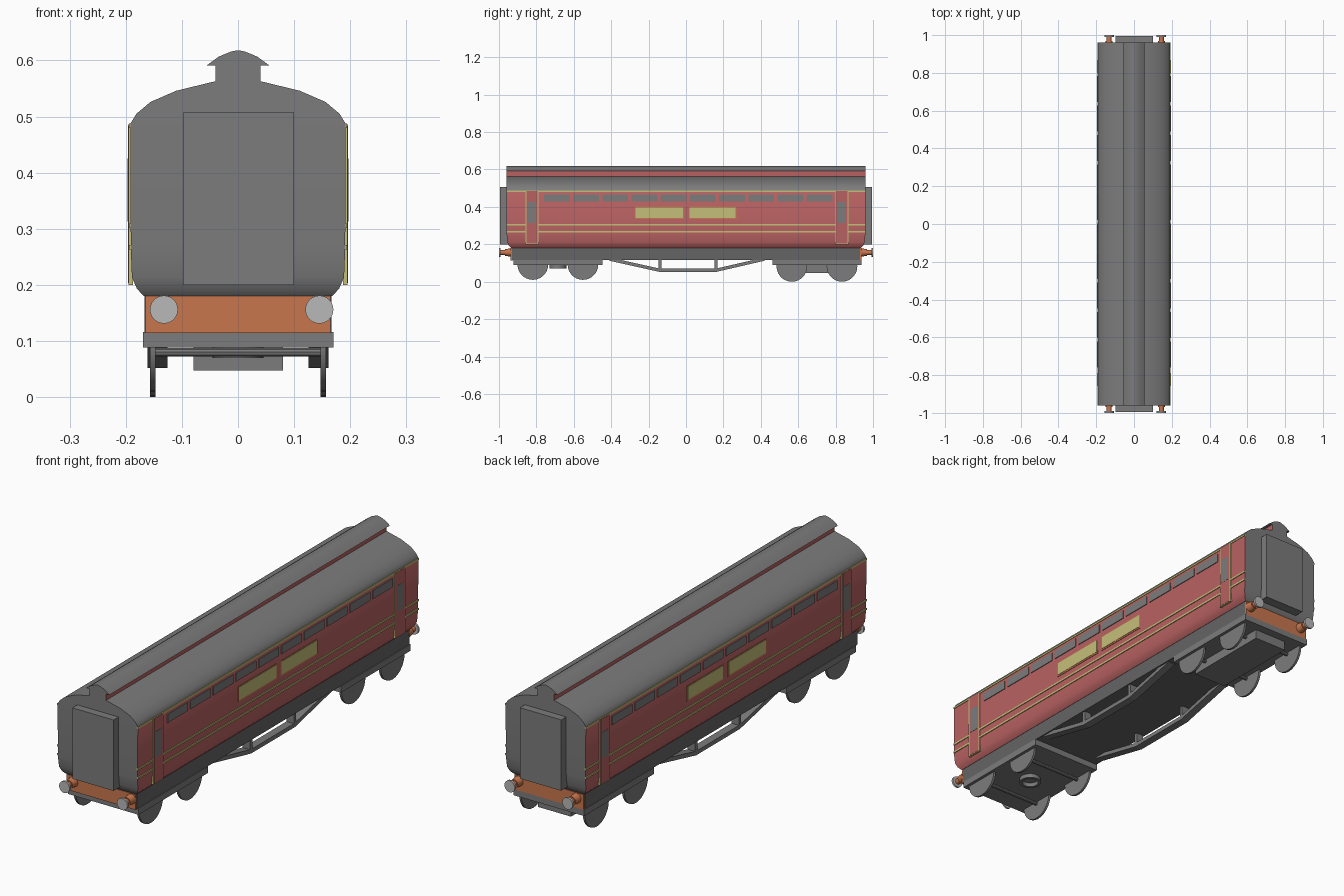
import bpy, bmesh, math
from mathutils import Vector, Matrix

if "Cube" in bpy.data.objects:
    bpy.data.objects.remove(bpy.data.objects["Cube"])


def material(name, rgb):
    m = bpy.data.materials.new(name)
    m.diffuse_color = (*rgb, 1)
    m.use_nodes = True
    m.node_tree.nodes["Principled BSDF"].inputs["Base Color"].default_value = m.diffuse_color
    return m


GREY = material("grey", (0.20, 0.20, 0.20))
RED = material("maroon", (0.48, 0.12, 0.12))
GOLD = material("gold", (0.56, 0.52, 0.19))
ORANGE = material("orange", (0.58, 0.18, 0.075))
STEEL = material("light_steel", (0.48, 0.48, 0.48))
DARK = material("dark_grey", (0.13, 0.13, 0.13))


def finish(name, bm, mats, smooth=None):
    bmesh.ops.recalc_face_normals(bm, faces=bm.faces)
    me = bpy.data.meshes.new(name)
    bm.to_mesh(me)
    bm.free()
    for m in mats:
        me.materials.append(m)
    ob = bpy.data.objects.new(name, me)
    bpy.context.collection.objects.link(ob)
    if smooth:
        bpy.ops.object.select_all(action='DESELECT')
        ob.select_set(True)
        bpy.context.view_layer.objects.active = ob
        bpy.ops.object.shade_smooth_by_angle(angle=math.radians(smooth))
    return ob


def add_box(bm, x, y, z):
    mat = Matrix.Translation([(a + b) / 2 for a, b in (x, y, z)])
    mat = mat @ Matrix.Diagonal([abs(b - a) for a, b in (x, y, z)] + [1])
    bmesh.ops.create_cube(bm, size=1, matrix=mat)


def boxes(name, items, mat):
    bm = bmesh.new()
    for it in items:
        add_box(bm, *it)
    return finish(name, bm, [mat])


def both_sides(items):
    return items + [((-x[1], -x[0]), y, z) for x, y, z in items]


def add_cyl(bm, centre, radius, depth, axis, segs=24, r2=None):
    rot = Vector((0, 0, 1)).rotation_difference(Vector(axis)).to_matrix().to_4x4()
    bmesh.ops.create_cone(bm, cap_ends=True, segments=segs, radius1=radius,
                          radius2=radius if r2 is None else r2, depth=depth,
                          matrix=Matrix.Translation(centre) @ rot)


def shell(name, rows, colour_rule, mats):
    """Symmetric long shell; each row is (half width, height, half length)."""
    bm = bmesh.new()
    rings = [[bm.verts.new((sx * x, sy * y, z)) for sx, sy in
              ((-1, -1), (1, -1), (1, 1), (-1, 1))] for x, z, y in rows]
    for a, b in zip(rings, rings[1:]):
        for i in range(4):
            j = (i + 1) % 4
            f = bm.faces.new((a[i], a[j], b[j], b[i]))
            f.material_index = colour_rule(f.calc_center_median().z, i % 2 == 0)
    bm.faces.new(rings[0][::-1])
    bm.faces.new(rings[-1])
    return finish(name, bm, mats, 35)


# Coach body with curved lower edge and shallow arched roof
L = 0.96
body_rows = [(0.168, 0.18, 0.935), (0.18, 0.193, 0.947), (0.189, 0.213, 0.955),
             (0.191, 0.263, L), (0.192, 0.487, L), (0.181, 0.505, L),
             (0.156, 0.526, L), (0.11, 0.546, L), (0.04, 0.563, L)]
shell("coach_body", body_rows,
      lambda z, end: 0 if end or z > 0.487 else 1, [GREY, RED])

# Raised clerestory with its overhanging cap
shell("clerestory", [(0.04, 0.56, L), (0.04, 0.593, L)],
      lambda z, end: 0 if end else 1, [GREY, RED])
shell("clerestory_cap", [(0.056, 0.591, L), (0.034, 0.607, L), (0.012, 0.616, L),
                         (0.002, 0.618, L)], lambda z, end: 0, [GREY])

# Corridor connections at the ends
boxes("end_gangways", [((-0.098, 0.1), (s * 0.95, s * 0.994), (0.2, 0.507))
                       for s in (-1, 1)], GREY)

# Side strips, windows, panels and doors
boxes("gold_lines", both_sides([((0.187, 0.1945), (-L, L), (z - 0.004, z + 0.004))
                                for z in (0.267, 0.305, 0.484)]), GOLD)
windows = [0.012 + (i - 4.5) * 0.156 for i in range(10)]
boxes("side_windows", both_sides([((0.187, 0.195), (y - 0.069, y + 0.069), (0.43, 0.467))
                                  for y in windows]), GREY)
panels = [(-0.27, -0.015), (0.02, 0.265)]
boxes("panel_edges", both_sides([((0.187, 0.1935), (a - 0.004, b + 0.004), (0.334, 0.401))
                                 for a, b in panels]), ORANGE)
boxes("name_panels", both_sides([((0.187, 0.195), p, (0.341, 0.398))
                                 for p in panels]), GOLD)
doors = (-0.823, 0.833)
boxes("door_frames", both_sides([((0.187, 0.195), (y - 0.035, y + 0.035), (0.2, 0.487))
                                 for y in doors]), GOLD)
boxes("doors", both_sides([((0.188, 0.196), (y - 0.030, y + 0.030), (0.203, 0.484))
                           for y in doors]), RED)
boxes("door_windows", both_sides([((0.189, 0.197), (y - 0.022, y + 0.022), (0.313, 0.425))
                                  for y in doors]), GREY)

# Underframe and buffer beams
boxes("underframe", [((-0.167, 0.167), (-0.93, 0.93), (0.115, 0.181))], DARK)
boxes("buffer_beams", [((-0.165, 0.165), (s * 0.925, s * 0.938), (0.114, 0.18))
                       for s in (-1, 1)], ORANGE)

# Buffers: tapered barrels, necks and round heads
barrels, heads = bmesh.new(), bmesh.new()
for s in (-1, 1):
    for x in (-0.132, 0.145):
        add_cyl(barrels, (x, s * 0.952, 0.156), 0.022, 0.034, (0, s, 0), 16, 0.018)
        add_cyl(barrels, (x, s * 0.978, 0.156), 0.013, 0.032, (0, s, 0), 16)
        add_cyl(heads, (x, s * 0.9955, 0.156), 0.025, 0.009, (0, s, 0), 24)
finish("buffer_barrels", barrels, [ORANGE], 30)
finish("buffer_heads", heads, [STEEL], 30)

# Bogies: frame plate, four thin wheels and two axles each
for name, yc, wheel_z in (("front", -0.685, 0.092), ("rear", 0.7, 0.082)):
    boxes(name + "_bogie_frame", [((-0.169, 0.17), (yc - 0.238, yc + 0.238),
                                   (0.088, 0.116))], GREY)
    bm = bmesh.new()
    for dy in (-0.134, 0.134):
        for x in (-0.152, 0.152):
            add_cyl(bm, (x, yc + dy, wheel_z), 0.082, 0.01, (1, 0, 0), 28)
        add_cyl(bm, (0, yc + dy, 0.08), 0.008, 0.3, (1, 0, 0), 10)
    finish(name + "_wheels_and_axles", bm, [GREY], 30)

# Equipment tray under the rear bogie
boxes("bogie_tray", [((-0.079, 0.08), (0.5, 0.9), (0.047, 0.09))], GREY)

# Pivot ring under the front bogie
bm = bmesh.new()
ring = [[bm.verts.new((r * math.cos(i * math.tau / 24),
                       -0.685 + r * math.sin(i * math.tau / 24), z))
         for i in range(24)] for r, z in ((0.045, 0.09), (0.045, 0.07), (0.034, 0.07), (0.034, 0.09))]
for a, b in zip(ring, ring[1:] + ring[:1]):
    for i in range(24):
        j = (i + 1) % 24
        bm.faces.new((a[i], a[j], b[j], b[i]))
finish("pivot_ring", bm, [GREY], 30)

# Truss bars below the floor: a swept flat bar with two uprights per side
bm = bmesh.new()
path = [(-0.41, 0.12), (-0.14, 0.06), (0.16, 0.06), (0.42, 0.12)]
for x0, x1 in ((-0.161, -0.126), (0.126, 0.161)):
    rings = [[bm.verts.new(v) for v in ((x0, y, z - 0.008), (x1, y, z - 0.008),
                                        (x1, y, z + 0.01), (x0, y, z + 0.01))]
             for y, z in path]
    for a, b in zip(rings, rings[1:]):
        for i in range(4):
            j = (i + 1) % 4
            bm.faces.new((a[i], a[j], b[j], b[i]))
    bm.faces.new(rings[0])
    bm.faces.new(rings[-1])
    for y in (-0.14, 0.16):
        add_box(bm, (x0, x1), (y - 0.008, y + 0.008), (0.06, 0.118))
finish("truss_bars", bm, [GREY])
